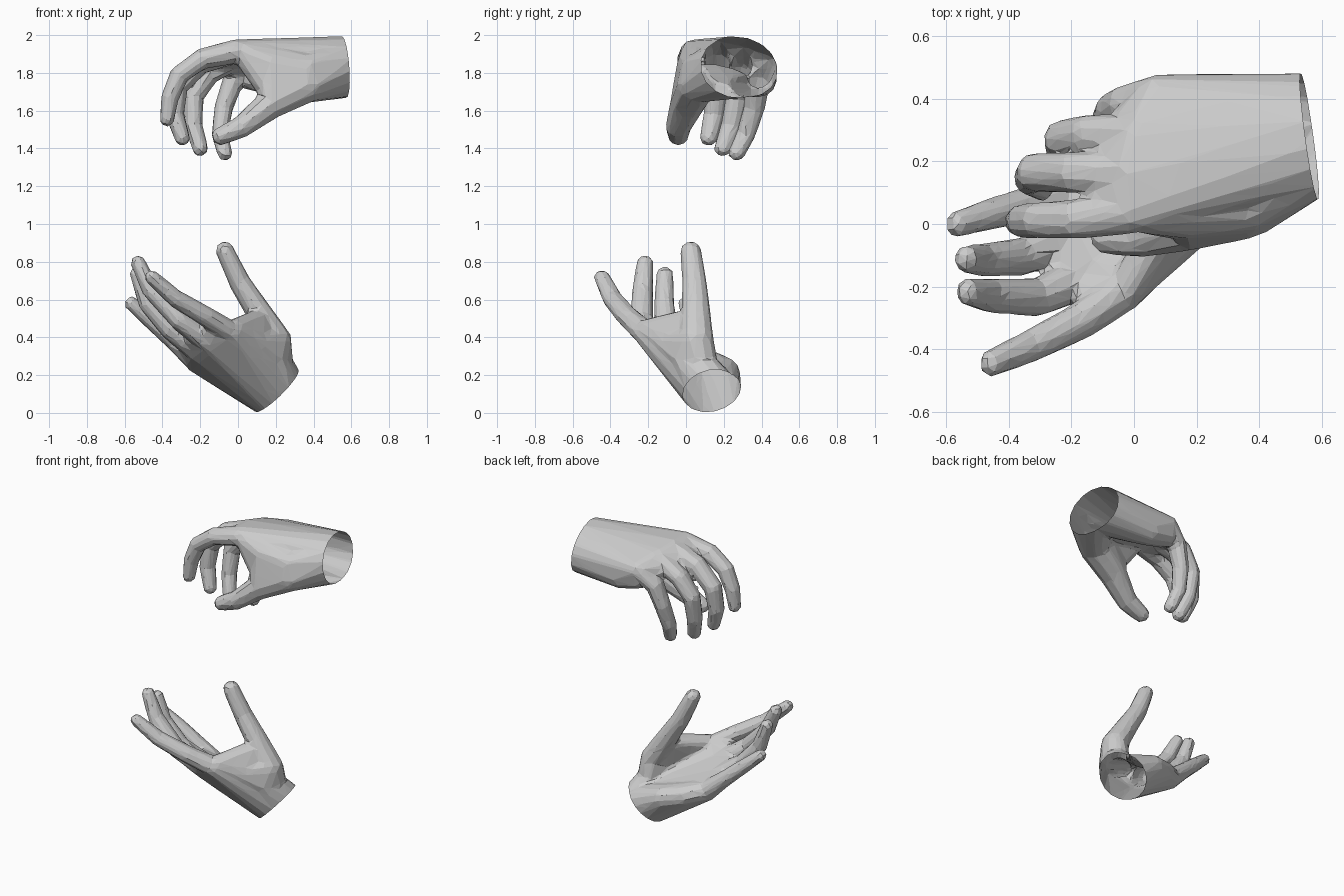
import bpy, bmesh, math
from mathutils import Vector

if "Cube" in bpy.data.objects:
    bpy.data.objects.remove(bpy.data.objects["Cube"])


def ball(p):
    # points of a small ball given as (x, y, z, radius), a bit wider across the hand
    bm = bmesh.new()
    bmesh.ops.create_icosphere(bm, subdivisions=2, radius=p[3] * 1.04)
    pts = [Vector((v.co.x, v.co.y * 1.14, v.co.z)) + Vector(p[:3]) for v in bm.verts]
    bm.free()
    return pts


def hull(bm, balls, extra=()):
    # closed skin wrapped around several balls
    vs = [bm.verts.new(c) for b in balls for c in ball(b)]
    vs += [bm.verts.new(c) for c in extra]
    r = bmesh.ops.convex_hull(bm, input=vs)
    junk = {g for g in r["geom_interior"] + r["geom_unused"]
            if isinstance(g, bmesh.types.BMVert)}
    bmesh.ops.delete(bm, geom=list(junk), context='VERTS')


def chain(bm, balls):
    for a, b in zip(balls, balls[1:]):
        hull(bm, [a, b])


def between(a, b, t, shrink):
    p = [i + (j - i) * t for i, j in zip(a, b)]
    return (*p[:3], p[3] * shrink)


def wrist_ring(center, normal, u, ru, rv):
    n = Vector(normal).normalized()
    u = Vector(u)
    u = (u - n * u.dot(n)).normalized()
    v = n.cross(u)
    c = Vector(center) + n * 0.03
    return [c + u * ru * math.cos(a) + v * rv * math.sin(a)
            for a in (i * math.tau / 16 for i in range(16))]


def bake(ob):
    dg = bpy.context.evaluated_depsgraph_get()
    me = bpy.data.meshes.new_from_object(ob.evaluated_get(dg))
    ob.modifiers.clear()
    ob.data = me


def hand(name, fingers, thumb, heel, web, center, normal, u, ru, rv, faces=1500):
    bm = bmesh.new()
    ring = wrist_ring(center, normal, u, ru, rv)
    # palm in three strips so that the back follows the knuckle arch
    for a, b in zip(fingers, fingers[1:]):
        hull(bm, [a[0], b[0]], ring)
        # skin between neighbouring fingers
        hull(bm, [a[0], b[0], between(a[0], a[1], .45, .75), between(b[0], b[1], .45, .75)])
    hull(bm, [fingers[-1][0]] + heel, ring)
    # digits, ball of the thumb and thumb web
    for f in fingers:
        chain(bm, f)
    chain(bm, thumb)
    hull(bm, [thumb[0], web[1]], ring)
    hull(bm, web)
    hull(bm, thumb[:2] + web[:2])
    bmesh.ops.recalc_face_normals(bm, faces=bm.faces)
    me = bpy.data.meshes.new(name)
    bm.to_mesh(me)
    bm.free()
    ob = bpy.data.objects.new(name, me)
    bpy.context.collection.objects.link(ob)
    # fuse to one skin
    m = ob.modifiers.new("fuse", 'REMESH')
    m.mode = 'VOXEL'
    m.voxel_size = 0.011
    s = ob.modifiers.new("soften", 'SMOOTH')
    s.factor = 0.5
    s.iterations = 4
    bake(ob)
    # low-poly facets
    d = ob.modifiers.new("facets", 'DECIMATE')
    d.ratio = min(1, faces / (2 * len(ob.data.polygons)))
    bake(ob)
    # open wrist
    bm = bmesh.new()
    bm.from_mesh(ob.data)
    bmesh.ops.bisect_plane(bm, geom=bm.verts[:] + bm.edges[:] + bm.faces[:],
                           plane_co=center, plane_no=normal, clear_outer=True)
    for f in bm.faces:
        f.smooth = False
    bm.to_mesh(ob.data)
    bm.free()
    return ob


# upper hand, hanging with curled fingers
hand("upper_hand",
     fingers=[
         [(-.02, .04, 1.912, .062), (-.19, .015, 1.875, .054), (-.31, .012, 1.79, .05),
          (-.36, .01, 1.67, .046), (-.375, .008, 1.555, .038)],
         [(-.02, .16, 1.91, .062), (-.2, .165, 1.85, .056), (-.32, .165, 1.73, .054),
          (-.335, .148, 1.58, .048), (-.295, .12, 1.455, .04)],
         [(.01, .28, 1.885, .063), (-.15, .285, 1.8, .055), (-.235, .272, 1.68, .052),
          (-.235, .24, 1.52, .047), (-.2, .195, 1.4, .041)],
         [(.07, .4, 1.84, .066), (-.03, .38, 1.75, .055), (-.075, .362, 1.62, .049),
          (-.095, .32, 1.48, .044), (-.07, .268, 1.375, .039)]],
     thumb=[(.37, .06, 1.735, .09), (.18, .01, 1.64, .08), (.02, -.04, 1.515, .058),
            (-.092, -.04, 1.465, .047)],
     heel=[(.22, .385, 1.755, .08), (.08, .385, 1.775, .068)],
     web=[(.17, .02, 1.86, .055), (.36, .07, 1.82, .085), (.02, .04, 1.912, .058),
          (.19, .01, 1.67, .058)],
     center=(.56, .285, 1.83), normal=(.985, .14, .08), u=(0, 1, -.25), ru=.2, rv=.16)

# lower hand, open palm reaching up
hand("lower_hand",
     fingers=[
         [(-.03, -.21, .42, .06), (-.17, -.31, .51, .052), (-.33, -.39, .605, .046),
          (-.457, -.445, .718, .037)],
         [(-.14, -.16, .365, .063), (-.31, -.235, .49, .053), (-.46, -.23, .65, .047),
          (-.53, -.217, .795, .038)],
         [(-.2, -.045, .32, .063), (-.36, -.105, .44, .052), (-.48, -.115, .58, .046),
          (-.535, -.112, .735, .038)],
         [(-.22, .08, .28, .064), (-.33, .065, .375, .05), (-.45, .035, .48, .044),
          (-.566, 0, .58, .036)]],
     thumb=[(.215, .08, .25, .078), (.205, .055, .38, .078), (.1, .052, .55, .064),
            (.01, .045, .69, .055), (-.07, .025, .86, .047)],
     heel=[(.02, .2, .22, .072), (-.1, .155, .245, .07)],
     web=[(.1, -.085, .38, .058), (.19, .01, .28, .072), (-.02, -.2, .44, .056),
          (.12, .035, .5, .055)],
     center=(.205, .14, .118), normal=(.68, .2, -.69), u=(-.25, 1, -.25), ru=.15, rv=.154)
